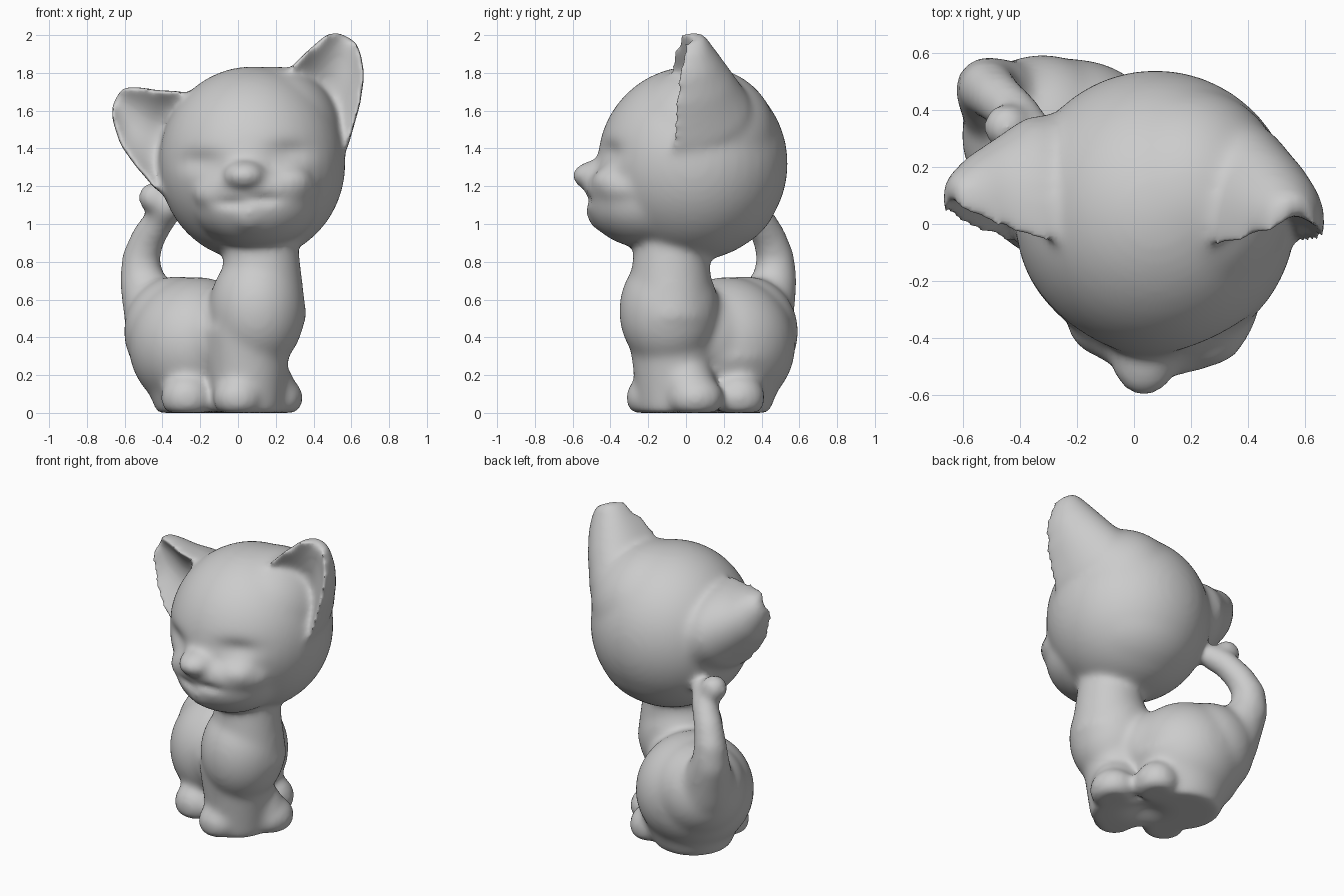
import bpy, bmesh, math
from mathutils import Vector, Matrix

bm = bmesh.new()


def ball(c, r):
    """Ellipsoid, flattened where it would go below the floor."""
    r = (r, r, r) if isinstance(r, (int, float)) else r
    m = Matrix.Translation(c) @ Matrix.Diagonal((*r, 1))
    new = bmesh.ops.create_uvsphere(bm, u_segments=40, v_segments=24, radius=1, matrix=m)
    for v in new["verts"]:
        v.co.z = max(v.co.z, 0)


def column(c, z0, z1, r0, r1):
    m = Matrix.Translation((c[0], c[1], (z0 + z1) / 2))
    bmesh.ops.create_cone(bm, cap_ends=True, segments=40, radius1=r0, radius2=r1,
                          depth=z1 - z0, matrix=m)


def chain(points, steps=8):
    """Tube of closely spaced balls through (x, y, z, radius) points."""
    for a, b in zip(points, points[1:]):
        for i in range(steps + 1):
            p = Vector(a).lerp(Vector(b), i / steps)
            ball(p[:3], p[3])


def ear(sections, n=14):
    """Loft of thick crescents: (inner x, z, outer x, z, front y, depth)."""
    rings = []
    for xi, zi, xo, zo, y0, d in sections:
        ring = []
        for back in (False, True):
            for k in range(n + 1):
                s = -math.cos(math.pi * k / n) * (-1 if back else 1)
                t = (s + 1) / 2
                arch = math.sqrt(max(0, 1 - s * s))
                y = y0 + (0.07 + (d - 0.07) * arch if back else 0.4 * d * arch ** 2)
                ring.append(bm.verts.new((xi + (xo - xi) * t, y, zi + (zo - zi) * t)))
        rings.append(ring)
    count = len(rings[0])
    for a, b in zip(rings, rings[1:]):
        for k in range(count):
            j = (k + 1) % count
            bm.faces.new((a[k], a[j], b[j], b[k]))
    bm.faces.new(rings[0])
    bm.faces.new(rings[-1])


# Head
ball((0.075, 0.035, 1.32), (0.495, 0.505, 0.515))
ball((0.08, 0.08, 1.19), (0.43, 0.42, 0.36))
ball((0.19, 0.08, 1.46), (0.36, 0.40, 0.375))
# Muzzle, cheeks, chin, nose
ball((0.09, -0.2, 1.12), (0.34, 0.33, 0.25))
ball((0.1, -0.28, 1.19), (0.34, 0.255, 0.15))
ball((0.26, -0.36, 1.22), (0.14, 0.14, 0.1))
ball((-0.1, -0.33, 1.16), (0.14, 0.14, 0.1))
ball((0.06, -0.37, 1.06), (0.13, 0.16, 0.12))
ball((0.035, -0.46, 1.255), (0.12, 0.145, 0.085))

# Ears: the head leans, so the left one sits lower
ear([(0.20, 1.72, 0.48, 1.26, -0.08, 0.46), (0.29, 1.84, 0.585, 1.41, -0.09, 0.43),
     (0.365, 1.915, 0.65, 1.64, -0.075, 0.32), (0.43, 1.975, 0.67, 1.78, -0.055, 0.23),
     (0.48, 2.01, 0.655, 1.90, -0.035, 0.16), (0.53, 2.02, 0.62, 1.975, -0.02, 0.12)])
ear([(-0.18, 1.66, -0.36, 1.13, -0.08, 0.47), (-0.31, 1.705, -0.445, 1.19, -0.075, 0.45),
     (-0.43, 1.71, -0.555, 1.32, -0.045, 0.34), (-0.51, 1.725, -0.625, 1.42, -0.005, 0.25),
     (-0.58, 1.73, -0.665, 1.54, 0.02, 0.17), (-0.625, 1.715, -0.672, 1.62, 0.03, 0.13)])

# Neck and chest
column((0.125, -0.08), 0.5, 1.0, 0.24, 0.18)
ball((0.1, -0.09, 0.54), (0.255, 0.265, 0.32))
column((0.05, -0.07), 0.0, 0.45, 0.18, 0.24)

# Rump and thighs
ball((-0.22, 0.22, 0.36), 0.36)
ball((-0.32, 0.31, 0.43), (0.285, 0.285, 0.295))
column((-0.2, 0.21), 0.0, 0.3, 0.23, 0.35)
ball((-0.1, 0.1, 0.4), (0.28, 0.28, 0.27))

# Front paws with ankles, then hind paws
ball((0.0, -0.19, 0.08), (0.135, 0.13, 0.12))
ball((0.03, -0.13, 0.14), (0.14, 0.14, 0.16))
ball((0.21, 0.05, 0.08), (0.135, 0.15, 0.12))
ball((0.14, 0.01, 0.14), (0.16, 0.15, 0.16))
ball((-0.27, -0.05, 0.08), (0.14, 0.13, 0.13))
ball((0.06, 0.28, 0.08), (0.13, 0.14, 0.13))

# Tail curling up to the back of the head
chain([(-0.42, 0.39, 0.48, 0.18), (-0.51, 0.47, 0.7, 0.118), (-0.515, 0.475, 0.82, 0.1),
       (-0.475, 0.44, 0.93, 0.09), (-0.41, 0.385, 1.03, 0.083), (-0.36, 0.32, 1.09, 0.08)])
ball((-0.445, 0.34, 1.14), 0.085)

# Fuse everything into one soft skin
bmesh.ops.recalc_face_normals(bm, faces=bm.faces)
mesh = bpy.data.meshes.new("kitten_blocks")
bm.to_mesh(mesh)
bm.free()
kitten = bpy.data.objects.new("kitten", mesh)
bpy.context.collection.objects.link(kitten)
fuse = kitten.modifiers.new("fuse", 'REMESH')
fuse.mode = 'VOXEL'
fuse.voxel_size = 0.017
soften = kitten.modifiers.new("soften", 'SMOOTH')
soften.factor = 0.5
soften.iterations = 28
deps = bpy.context.evaluated_depsgraph_get()
skin = bpy.data.meshes.new_from_object(kitten.evaluated_get(deps))
kitten.modifiers.clear()
kitten.data = skin

# Closed-eye hollows, mouth and base dimple: (centre, radii, push)
dents = [((-0.2, -0.37, 1.33), (0.12, 0.2, 0.06), (0, 0.035, 0)),
         ((0.27, -0.37, 1.38), (0.12, 0.2, 0.06), (0, 0.035, 0)),
         ((-0.03, -0.47, 1.11), (0.08, 0.2, 0.03), (0, 0.02, 0)),
         ((0.14, -0.47, 1.13), (0.08, 0.2, 0.03), (0, 0.02, 0)),
         ((-0.03, 0.06, 0.0), (0.1, 0.1, 0.05), (0, 0, 0.04))]
for v in skin.vertices:
    p = v.co.copy()
    for c, r, push in dents:
        q = sum(((p[i] - c[i]) / r[i]) ** 2 for i in range(3))
        if q < 9:
            v.co += Vector(push) * math.exp(-q)
    v.co.z = max(v.co.z, 0)
for poly in skin.polygons:
    poly.use_smooth = True
